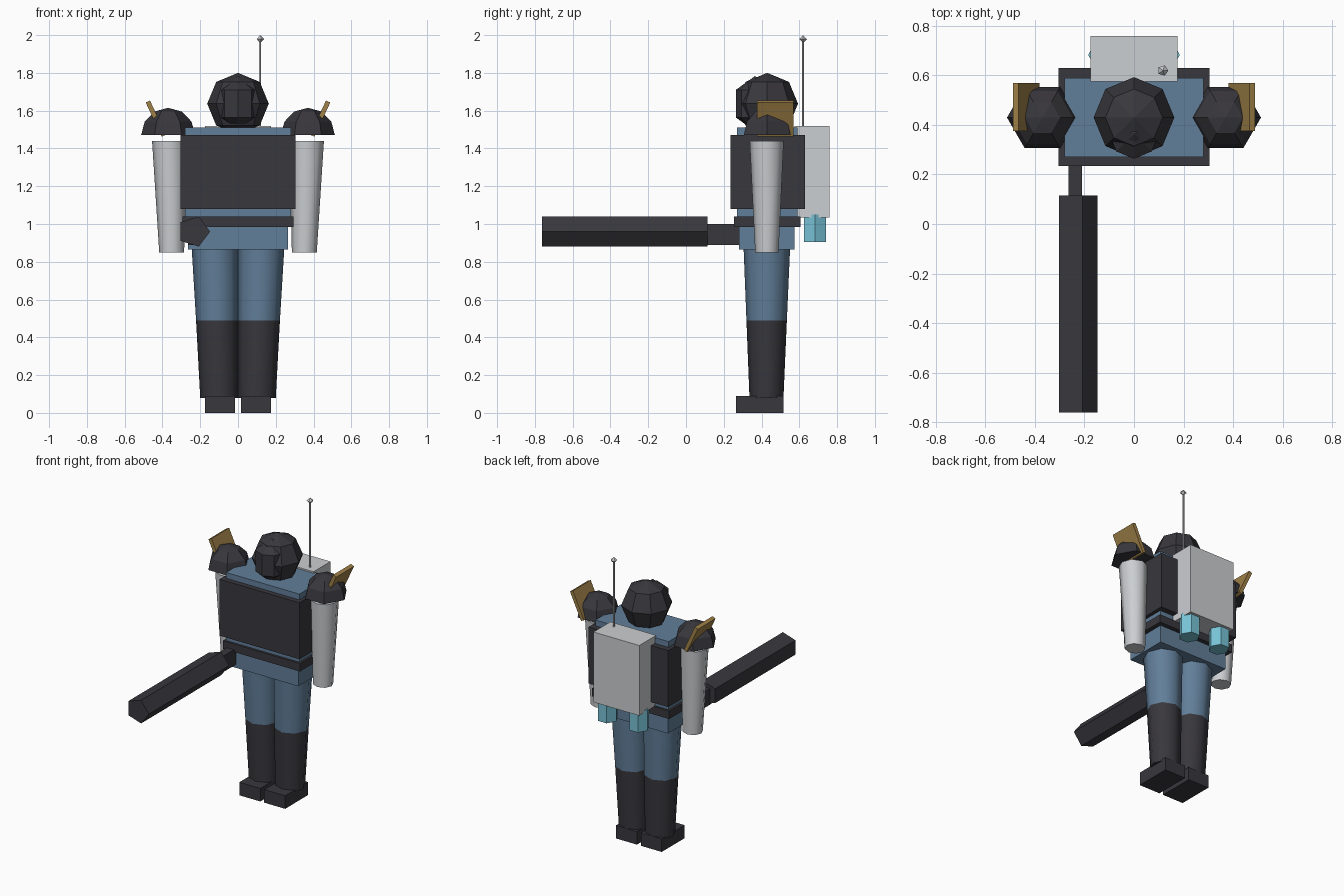
import bpy
import bmesh
from math import cos, sin, pi, radians

if "Cube" in bpy.data.objects:
    bpy.data.objects.remove(bpy.data.objects["Cube"], do_unlink=True)


def material(name, rgb):
    mat = bpy.data.materials.new(name)
    mat.use_nodes = True
    mat.diffuse_color = (*rgb, 1)
    mat.node_tree.nodes["Principled BSDF"].inputs["Base Color"].default_value = (*rgb, 1)
    return mat


BLUE = material("steel blue", (0.12, 0.21, 0.32))
GREY = material("light grey", (0.6, 0.62, 0.64))
DARK = material("charcoal", (0.04, 0.038, 0.046))
GOLD = material("dull gold", (0.35, 0.22, 0.065))
CYAN = material("cyan", (0.19, 0.55, 0.68))


def finish(name, bm, mat, smooth=0):
    bmesh.ops.remove_doubles(bm, verts=bm.verts, dist=0.0001)
    bmesh.ops.recalc_face_normals(bm, faces=bm.faces)
    mesh = bpy.data.meshes.new(name)
    bm.to_mesh(mesh)
    bm.free()
    mesh.materials.append(mat)
    obj = bpy.data.objects.new(name, mesh)
    bpy.context.collection.objects.link(obj)
    if smooth:
        bpy.ops.object.select_all(action="DESELECT")
        obj.select_set(True)
        bpy.context.view_layer.objects.active = obj
        bpy.ops.object.shade_smooth_by_angle(angle=radians(smooth))
    return obj


def box(name, mat, x, y, z):
    """Box from the low and high limit on each axis."""
    bm = bmesh.new()
    bmesh.ops.create_cube(bm, size=1)
    for v in bm.verts:
        v.co = [(lo + hi) / 2 + c * (hi - lo) for c, (lo, hi) in zip(v.co, (x, y, z))]
    return finish(name, bm, mat)


def loft(name, mat, sides, rings, smooth=0):
    """Closed tube through rings of (x, y, z, radius x, radius y)."""
    bm = bmesh.new()
    loops = []
    for cx, cy, z, rx, ry in rings:
        angles = [2 * pi * i / sides for i in range(sides)]
        loops.append([bm.verts.new((cx + rx * cos(a), cy + ry * sin(a), z)) for a in angles])
    for low, high in zip(loops, loops[1:]):
        for i in range(sides):
            j = (i + 1) % sides
            bm.faces.new((low[i], low[j], high[j], high[i]))
    for loop, ring in ((loops[0], rings[0]), (loops[-1], rings[-1])):
        if ring[3] > 0:
            bm.faces.new(loop)
    return finish(name, bm, mat, smooth)


def ball(name, mat, sides, steps, center, radius, height, start=-90):
    """Low-poly ball, or a dome when it starts at the equator."""
    x, y, z = center
    rings = []
    for i in range(steps + 1):
        a = radians(start + (90 - start) * i / steps)
        r = max(0, radius * cos(a))
        r = 0 if r < 0.0001 else r
        rings.append((x, y, z + height * sin(a), r, r))
    return loft(name, mat, sides, rings)


# Torso, armour and belt
box("torso", BLUE, (-0.28, 0.28), (0.27, 0.59), (0.99, 1.51))
box("pelvis", BLUE, (-0.265, 0.265), (0.28, 0.575), (0.865, 1.0))
box("vest", DARK, (-0.305, 0.305), (0.235, 0.63), (1.08, 1.47))
box("belt", DARK, (-0.295, 0.295), (0.255, 0.605), (0.985, 1.04))

# Head and visor
ball("helmet", DARK, 8, 4, (0, 0.43, 1.637), 0.163, 0.163)
ball("visor", DARK, 8, 3, (0, 0.365, 1.637), 0.117, 0.146)

# Limbs and paired parts
for side, s in (("left", 1), ("right", -1)):
    knee = (s * 0.111, 0.427, 0.49, 0.111, 0.107)
    loft(side + "_thigh", BLUE, 8, [knee, (s * 0.122, 0.428, 0.87, 0.123, 0.123)], 50)
    loft(side + "_boot", DARK, 8, [(s * 0.1, 0.426, 0.08, 0.1, 0.09), knee], 50)
    box(side + "_foot", DARK, sorted((s * 0.015, s * 0.175)), (0.265, 0.515), (0, 0.09))
    loft(side + "_arm", GREY, 8,
         [(s * 0.351, 0.428, 0.85, 0.066, 0.062), (s * 0.365, 0.427, 1.44, 0.09, 0.09)], 50)
    ball(side + "_shoulder_dome", DARK, 6, 3, (s * 0.37, 0.43, 1.47), 0.143, 0.145, 0)
    plate = box(side + "_shoulder_plate", GOLD, (-0.0125, 0.0125), (-0.097, 0.097), (-0.1, 0.1))
    plate.location = (s * 0.435, 0.472, 1.558)
    plate.rotation_euler.y = s * radians(25)
    loft(side + "_thruster", CYAN, 6,
         [(s * 0.12, 0.683, 0.905, 0.065, 0.068), (s * 0.12, 0.683, 1.05, 0.065, 0.068)])

# Backpack and antenna
box("backpack", GREY, (-0.175, 0.175), (0.575, 0.76), (1.035, 1.52))
loft("antenna_rod", GREY, 5, [(0.117, 0.62, 1.5, 0.006, 0.006), (0.117, 0.62, 1.98, 0.006, 0.006)])
ball("antenna_tip", GREY, 5, 2, (0.117, 0.62, 1.979), 0.022, 0.021)

# Cannon held at the right hip
box("cannon_mount", DARK, (-0.265, -0.21), (0.1, 0.32), (0.89, 1.0))
cannon = loft("cannon_barrel", DARK, 5,
              [(0, 0, -0.115, 0.086, 0.084), (0, 0, 0.762, 0.086, 0.084)])
cannon.location = (-0.234, 0, 0.96)
cannon.rotation_euler.x = pi / 2
